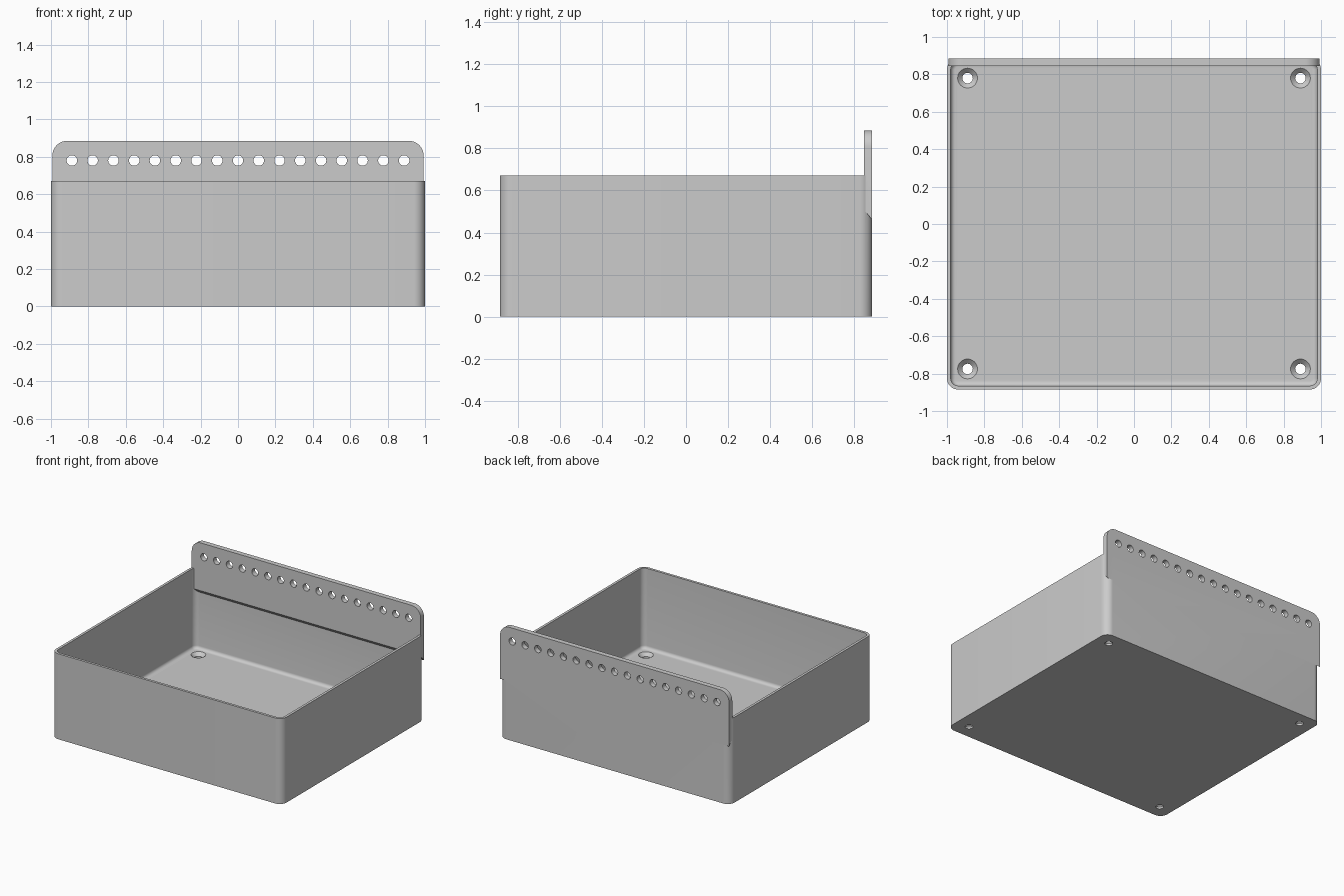
import bpy, bmesh
from math import sin, cos, pi, radians
from mathutils import Matrix

cube = bpy.data.objects.get("Cube")
if cube:
    bpy.data.objects.remove(cube, do_unlink=True)

HALF_X, HALF_Y, RIM = 1.0, 0.885, 0.67
WALL, FLOOR, FILLET, CORNER = 0.02, 0.04, 0.025, 0.06
HOLE_R = 0.028

grey = bpy.data.materials.new("plain grey")
grey.use_nodes = True
colour = (0.6, 0.6, 0.6, 1)
grey.diffuse_color = colour
grey.node_tree.nodes["Principled BSDF"].inputs["Base Color"].default_value = colour


def finish(name, bm):
    bmesh.ops.recalc_face_normals(bm, faces=bm.faces)
    mesh = bpy.data.meshes.new(name)
    bm.to_mesh(mesh)
    bm.free()
    mesh.materials.append(grey)
    obj = bpy.data.objects.new(name, mesh)
    bpy.context.collection.objects.link(obj)
    return obj


def skin(bm, rings):
    """Join matching rings of points into a closed solid."""
    loops = [[bm.verts.new(p) for p in ring] for ring in rings]
    for a, b in zip(loops, loops[1:]):
        for i in range(len(a)):
            j = (i + 1) % len(a)
            bm.faces.new((a[i], a[j], b[j], b[i]))
    bm.faces.new(loops[0][::-1])
    bm.faces.new(loops[-1])


def rounded_ring(inset, z, steps=10):
    r = max(CORNER - inset, 0.012)
    cx, cy = HALF_X - inset - r, HALF_Y - inset - r
    ring = []
    for q, (sx, sy) in enumerate(((1, 1), (-1, 1), (-1, -1), (1, -1))):
        for k in range(steps + 1):
            a = (q + k / steps) * pi / 2
            ring.append((sx * cx + r * cos(a), sy * cy + r * sin(a), z))
    return ring


def lathe(bm, profile, matrix, sides=32):
    skin(bm, [[matrix @ Matrix.Rotation(2 * pi * k / sides, 4, "Z")
               @ Matrix.Translation((r, 0, z)).to_translation()
               for k in range(sides)] for r, z in profile])


def boolean(obj, other, operation):
    mod = obj.modifiers.new(operation.lower(), "BOOLEAN")
    mod.operation, mod.object, mod.solver = operation, other, "EXACT"
    bpy.context.view_layer.objects.active = obj
    bpy.ops.object.modifier_apply(modifier=mod.name)
    bpy.data.objects.remove(other, do_unlink=True)


# Open bin: outer wall, rim, inner wall, filleted floor
bm = bmesh.new()
rings = [rounded_ring(0, 0), rounded_ring(0, RIM), rounded_ring(WALL, RIM)]
for k in range(7):
    a = k / 6 * pi / 2
    rings.append(rounded_ring(WALL + FILLET * (1 - cos(a)),
                              FLOOR + FILLET * (1 - sin(a))))
skin(bm, rings)
storage_bin = finish("storage_bin", bm)

# Mounting plate with rounded top corners and sloping underside
PLATE_X, PLATE_TOP, PLATE_FRONT, R = 0.993, 0.885, 0.845, 0.08


def plate_ring(y, bottom):
    arc = [(PLATE_X - R + R * cos(k * pi / 20), PLATE_TOP - R + R * sin(k * pi / 20))
           for k in range(11)]
    half = [(PLATE_X, bottom)] + arc
    outline = half + [(-x, z) for x, z in reversed(half)]
    return [(x, y, z) for x, z in outline]


bm = bmesh.new()
skin(bm, [plate_ring(PLATE_FRONT, 0.51), plate_ring(HALF_Y, 0.46)])
boolean(storage_bin, finish("mounting_plate", bm), "UNION")

# Row of plate holes and four countersunk floor holes
bm = bmesh.new()
for i in range(17):
    place = Matrix.Translation(((i - 8) * 0.111, HALF_Y, 0.78)) @ Matrix.Rotation(radians(90), 4, "X")
    lathe(bm, [(HOLE_R, -0.1), (HOLE_R, 0.1)], place)
for x in (-0.89, 0.89):
    for y in (-0.775, 0.78):
        lathe(bm, [(HOLE_R, -0.05), (HOLE_R, FLOOR - 0.025), (0.053, FLOOR), (0.053, 0.1)],
              Matrix.Translation((x, y, 0)))
boolean(storage_bin, finish("hole_cutter", bm), "DIFFERENCE")

bpy.ops.object.select_all(action="DESELECT")
storage_bin.select_set(True)
bpy.context.view_layer.objects.active = storage_bin
bpy.ops.object.shade_smooth_by_angle(angle=radians(30))
